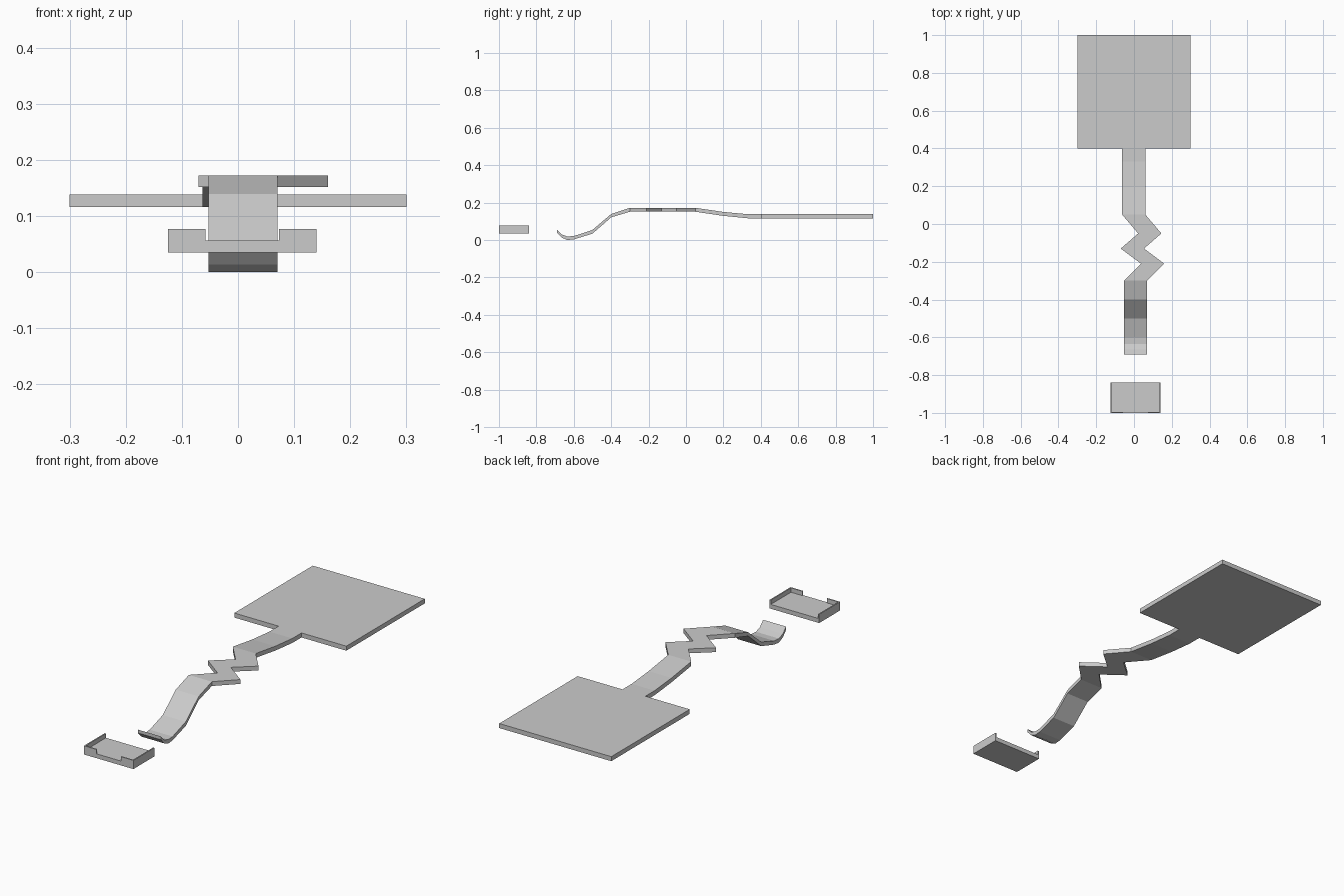
import bpy, bmesh

if "Cube" in bpy.data.objects:
    bpy.data.objects.remove(bpy.data.objects["Cube"])


def finish(bm, name):
    bmesh.ops.recalc_face_normals(bm, faces=bm.faces)
    mesh = bpy.data.meshes.new(name)
    bm.to_mesh(mesh)
    bm.free()
    obj = bpy.data.objects.new(name, mesh)
    bpy.context.collection.objects.link(obj)
    return obj


def box(name, x0, x1, y0, y1, z0, z1):
    bm = bmesh.new()
    bmesh.ops.create_cube(bm, size=1)
    for v in bm.verts:
        v.co.x = x1 if v.co.x > 0 else x0
        v.co.y = y1 if v.co.y > 0 else y0
        v.co.z = z1 if v.co.z > 0 else z0
    return finish(bm, name)


def prism(name, outline, z0, z1):
    bm = bmesh.new()
    face = bm.faces.new([bm.verts.new((x, y, z0)) for x, y in outline])
    ext = bmesh.ops.extrude_face_region(bm, geom=[face])
    for v in ext["geom"]:
        if isinstance(v, bmesh.types.BMVert):
            v.co.z = z1
    return finish(bm, name)


def ribbon(name, stations):
    """Loft rectangular sections given as (y, left x, right x, top z, bottom z)."""
    bm = bmesh.new()
    rings = [[bm.verts.new((x, y, z)) for x, z in ((l, b), (r, b), (r, t), (l, t))]
             for y, l, r, t, b in stations]
    for a, c in zip(rings, rings[1:]):
        for i in range(4):
            j = (i + 1) % 4
            bm.faces.new((a[i], a[j], c[j], c[i]))
    bm.faces.new(rings[-1])  # free tip; the other end meets the plate
    return finish(bm, name)


# Square rear platform
box("rear_platform", -0.3, 0.3, 0.4, 1.0, 0.116, 0.138)

# Winding track: sloped neck, level zigzag, then dip with upturned tip
L, R = -0.053, 0.07
ribbon("winding_track", [
    (0.40, -0.063, 0.06, 0.138, 0.116),
    (0.33, -0.063, 0.06, 0.138, 0.116),
    (0.20, -0.063, 0.06, 0.150, 0.129),
    (0.05, -0.063, 0.06, 0.172, 0.151),
    (-0.05, 0.022, 0.145, 0.172, 0.151),
    (-0.13, -0.07, 0.053, 0.172, 0.151),
    (-0.21, 0.037, 0.16, 0.172, 0.151),
    (-0.30, L, R, 0.172, 0.151),
    (-0.40, L, R, 0.139, 0.121),
    (-0.50, L, R, 0.054, 0.034),
    (-0.60, L, R, 0.021, 0.003),
    (-0.635, L, R, 0.019, 0.000),
    (-0.665, L, R, 0.030, 0.013),
    (-0.69, L, R, 0.056, 0.040),
])

# Catch tray: floor plus two L-shaped rims leaving the front gap and back open
X0, X1, GAP0, GAP1, T = -0.125, 0.14, -0.058, 0.073, 0.006
box("tray_floor", X0, X1, -1.0, -0.84, 0.035, 0.056)
for name, outer, gap, s in (("tray_rim_left", X0, GAP0, 1), ("tray_rim_right", X1, GAP1, -1)):
    prism(name, [(outer, -1.0), (gap, -1.0), (gap, -1.0 + T), (outer + s * T, -1.0 + T),
                 (outer + s * T, -0.84), (outer, -0.84)], 0.056, 0.077)
